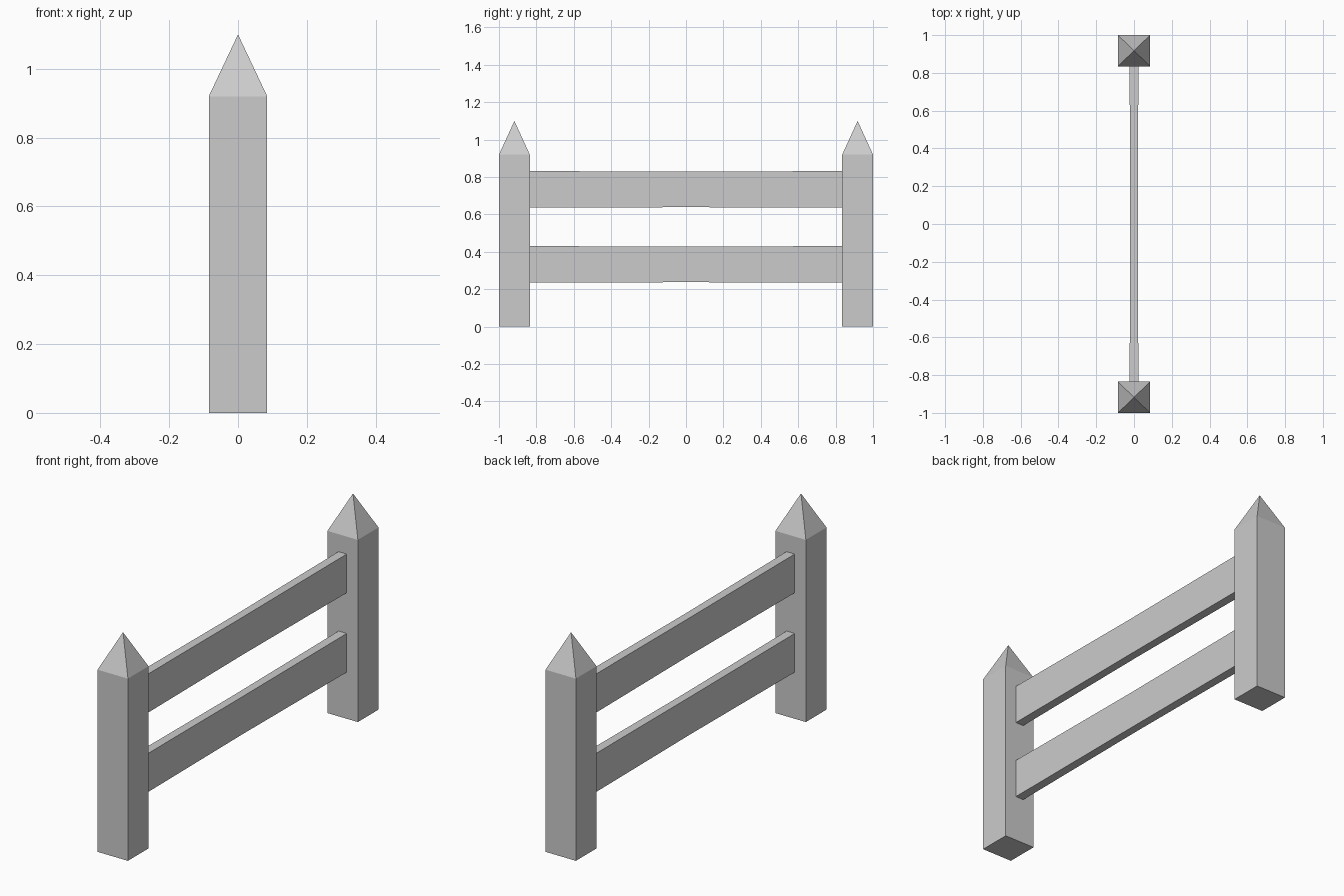
import bpy
import bmesh

default_cube = bpy.data.objects.get("Cube")
if default_cube:
    bpy.data.objects.remove(default_cube, do_unlink=True)

grey = bpy.data.materials.new("weathered_grey")
grey.use_nodes = True
colour = (0.6, 0.6, 0.6, 1.0)
grey.diffuse_color = colour
grey.node_tree.nodes["Principled BSDF"].inputs["Base Color"].default_value = colour


def make_object(name, bm):
    bmesh.ops.recalc_face_normals(bm, faces=bm.faces)
    mesh = bpy.data.meshes.new(name)
    bm.to_mesh(mesh)
    bm.free()
    mesh.materials.append(grey)
    obj = bpy.data.objects.new(name, mesh)
    bpy.context.collection.objects.link(obj)
    return obj


def ring(bm, corners):
    return [bm.verts.new(c) for c in corners]


def bridge(bm, a, b):
    for i in range(4):
        j = (i + 1) % 4
        bm.faces.new((a[i], a[j], b[j], b[i]))


# Square post with a pyramid point
def make_post(name, y):
    bm = bmesh.new()
    hx, hy = 0.085, 0.0825
    signs = ((-1, -1), (1, -1), (1, 1), (-1, 1))
    foot, shoulder = [
        ring(bm, [(sx * hx, y + sy * hy, z) for sx, sy in signs])
        for z in (0, 0.92)
    ]
    tip = bm.verts.new((0, y, 1.1))
    bm.faces.new(foot)
    bridge(bm, foot, shoulder)
    for i in range(4):
        bm.faces.new((shoulder[i], shoulder[(i + 1) % 4], tip))
    return make_object(name, bm)


# Plank with a slightly slimmer waist
def make_rail(name, z):
    bm = bmesh.new()
    rings = []
    for y, hx, hz in ((-0.84, 0.023, 0.098), (0, 0.021, 0.095), (0.84, 0.023, 0.098)):
        rings.append(ring(bm, [(-hx, y, z - hz), (hx, y, z - hz),
                               (hx, y, z + hz), (-hx, y, z + hz)]))
    for a, b in zip(rings, rings[1:]):
        bridge(bm, a, b)
    bm.faces.new(rings[0])
    bm.faces.new(rings[-1])
    return make_object(name, bm)


make_post("front_post", -0.9175)
make_post("back_post", 0.9175)
make_rail("lower_rail", 0.333)
make_rail("upper_rail", 0.734)
